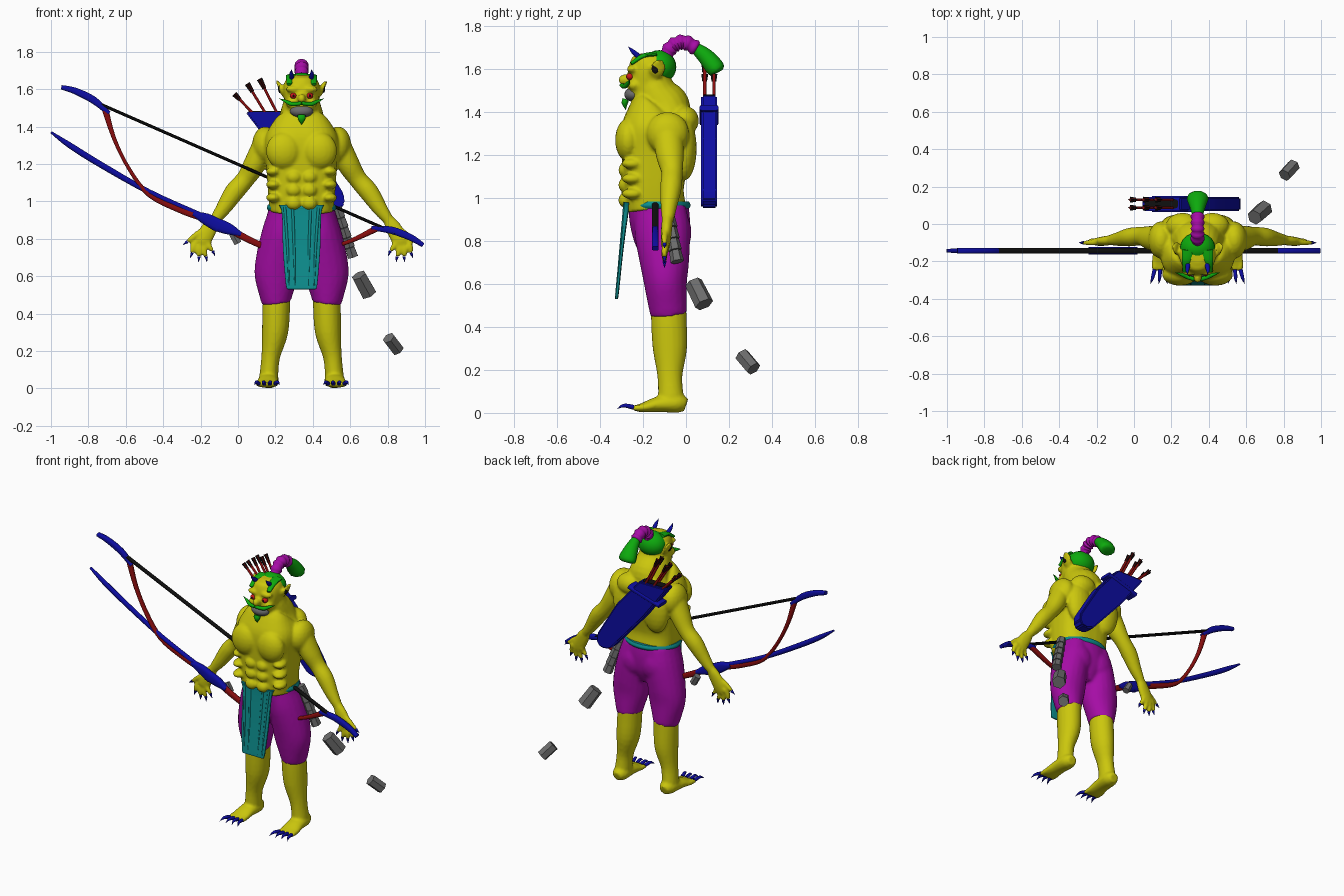
import bpy, bmesh, math
from mathutils import Vector

default_cube = bpy.data.objects.get("Cube")
if default_cube:
    bpy.data.objects.remove(default_cube)

CENTRE = .34          # the figure stands to one side of the origin
BOTH = (1, -1)        # left and right copies
X, Y, Z = Vector((1, 0, 0)), Vector((0, 1, 0)), Vector((0, 0, 1))


def material(name, red, green, blue):
    mat = bpy.data.materials.new(name)
    mat.use_nodes = True
    colour = (red, green, blue, 1)
    mat.diffuse_color = colour
    mat.node_tree.nodes["Principled BSDF"].inputs["Base Color"].default_value = colour
    return mat


SKIN = material("yellow_skin", .6, .57, .004)
PURPLE = material("purple_cloth", .38, .004, .38)
GREEN = material("green_hair", .004, .4, .004)
TEAL = material("teal_cloth", .004, .27, .27)
BLUE = material("blue_lacquer", .004, .004, .36)
RED = material("red_wood", .25, .004, .004)
EYE = material("bright_red_eye", .6, .01, .01)
GREY = material("grey_stone", .15, .15, .15)
BLACK = material("black_cord", .005, .005, .005)


def finish(name, bm, mat, angle=.9):
    bmesh.ops.recalc_face_normals(bm, faces=bm.faces)
    mesh = bpy.data.meshes.new(name)
    bm.to_mesh(mesh)
    bm.free()
    mesh.materials.append(mat)
    mesh.shade_smooth()
    mesh.set_sharp_from_angle(angle=angle)
    obj = bpy.data.objects.new(name, mesh)
    bpy.context.collection.objects.link(obj)
    return obj


def resample(points, steps):
    """Catmull-Rom interpolation of positions and radii together."""
    rows = [Vector(p) for p in points]
    result = []
    for i in range(len(rows) - 1):
        a, b, c, d = rows[max(i - 1, 0)], rows[i], rows[i + 1], rows[min(i + 2, len(rows) - 1)]
        for k in range(steps):
            t = k / steps
            result.append(b + (c - a) * t / 2 + (a * 2 - b * 5 + c * 4 - d) * t * t / 2
                          + (b * 3 - a - c * 3 + d) * t ** 3 / 2)
    return result + [rows[-1]]


def tube(name, mat, points, sides=(1,), ref=Y, count=20, power=2, steps=4, centre=CENTRE):
    """Sweep a super-ellipse along rows of (x, y, z, radius across, radius along ref)."""
    made = []
    rows = resample([tuple(p) + (p[-1],) * (5 - len(p)) for p in points], steps)
    for side in sides:
        bm = bmesh.new()
        path = [Vector((centre + side * r[0], r[1], r[2])) for r in rows]
        rings = []
        for i, row in enumerate(rows):
            tangent = path[min(i + 1, len(path) - 1)] - path[max(i - 1, 0)]
            across = ref.cross(tangent).normalized()
            along = tangent.cross(across).normalized()
            ring = []
            for k in range(count):
                angle = math.tau * (k + .5) / count
                c, s = math.cos(angle), math.sin(angle)
                c = math.copysign(abs(c) ** (2 / power), c) * max(row[3], .001)
                s = math.copysign(abs(s) ** (2 / power), s) * max(row[4], .001)
                ring.append(bm.verts.new(path[i] + across * c + along * s))
            rings.append(ring)
        for low, high in zip(rings, rings[1:]):
            for k in range(count):
                n = (k + 1) % count
                bm.faces.new((low[k], low[n], high[n], high[k]))
        bm.faces.new(rings[0])
        bm.faces.new(rings[-1])
        label = name if len(sides) == 1 else ("left_" if side > 0 else "right_") + name
        made.append(finish(label, bm, mat))
    return made


def blob(name, mat, place, radii, sides=(1,)):
    made = []
    for side in sides:
        bm = bmesh.new()
        bmesh.ops.create_uvsphere(bm, u_segments=20, v_segments=12, radius=1)
        for v in bm.verts:
            v.co = Vector((CENTRE + side * place[0] + v.co.x * radii[0],
                           place[1] + v.co.y * radii[1], place[2] + v.co.z * radii[2]))
        label = name if len(sides) == 1 else ("left_" if side > 0 else "right_") + name
        made.append(finish(label, bm, mat))
    return made


def fuse(name, parts, voxel):
    """Join overlapping forms and blend them into one smooth skin."""
    bpy.ops.object.select_all(action='DESELECT')
    for part in parts:
        part.select_set(True)
    bpy.context.view_layer.objects.active = parts[0]
    bpy.ops.object.join()
    parts[0].name = name
    remesh = parts[0].modifiers.new("blend", 'REMESH')
    remesh.mode = 'VOXEL'
    remesh.voxel_size = voxel
    remesh.use_smooth_shade = True
    relax = parts[0].modifiers.new("relax", 'SMOOTH')
    relax.factor = .5
    relax.iterations = 2


# Torso and neck
body = tube("torso", SKIN, [(0, -.14, .95, .17, .14), (0, -.15, 1.05, .18, .14), (0, -.14, 1.2, .19, .16),
                            (0, -.13, 1.32, .2, .17), (0, -.12, 1.39, .17, .15), (0, -.11, 1.41, .13, .13)],
            power=2.8, count=32)
body += tube("neck", SKIN, [(0, -.08, 1.34, .17, .1), (0, -.1, 1.42, .13, .12),
                            (0, -.14, 1.49, .11, .1), (0, -.16, 1.56, .09, .08)])
body += blob("chest_muscle", SKIN, (.095, -.27, 1.27), (.095, .06, .1), BOTH)
for height in (1.13, 1.06, .99):
    body += blob("stomach_muscle", SKIN, (.042, -.28, height), (.042, .035, .036), BOTH)
    body += blob("rib_muscle", SKIN, (.15, -.25, height + .03), (.04, .05, .025), BOTH)
body += blob("back_muscle", SKIN, (.11, -.01, 1.23), (.09, .06, .15), BOTH)
body += blob("upper_back", SKIN, (.08, -.01, 1.36), (.09, .07, .07), BOTH)

# Arms and hands
body += blob("shoulder", SKIN, (.195, -.085, 1.3), (.07, .1, .1), BOTH)
body += tube("arm", SKIN, [(.2, -.085, 1.31, .06, .07), (.25, -.075, 1.2, .06, .065), (.3, -.065, 1.12, .05, .05),
                           (.36, -.07, 1.05, .052, .05), (.42, -.08, .96, .04, .038),
                           (.465, -.085, .9, .028, .028)], BOTH)
body += tube("palm", SKIN, [(.46, -.085, .91, .026, .025), (.49, -.09, .86, .042, .026),
                            (.53, -.095, .79, .045, .022), (.54, -.095, .77, .03, .016)], BOTH)
fingers = {"thumb": (.5, .86, .61, .785), "first": (.56, .79, .585, .725), "second": (.54, .78, .548, .705),
           "third": (.52, .78, .51, .705), "fourth": (.5, .79, .475, .735)}
for finger, (x, z, tip_x, tip_z) in fingers.items():
    body += tube(finger + "_finger", SKIN, [(x, -.09, z, .017), ((x + tip_x) / 2 + .008, -.1, (z + tip_z) / 2, .016),
                                            (tip_x, -.1, tip_z, .011)], BOTH, count=10)
    reach = Vector((tip_x - x, tip_z - z)).normalized() * .03
    tube(finger + "_claw", BLUE, [(tip_x, -.1, tip_z, .01), (tip_x + reach.x, -.1, tip_z + reach.y, 0)],
         BOTH, count=8, steps=1)

# Lower legs, feet and toes
body += tube("shin", SKIN, [(.13, -.08, .52, .07, .08), (.135, -.08, .44, .074, .083), (.142, -.075, .3, .07, .08),
                            (.165, -.075, .17, .05, .058), (.175, -.07, .07, .05, .06)], BOTH)
body += tube("foot", SKIN, [(.175, .0, .035, .03, .03), (.175, -.04, .045, .052, .045), (.18, -.13, .04, .055, .036),
                            (.185, -.2, .025, .06, .022), (.185, -.23, .022, .05, .016)], BOTH, ref=Z)
for spread in (-.045, -.015, .015, .045):
    toe = .185 + spread
    body += tube("toe", SKIN, [(toe, -.2, .025, .016), (toe, -.25, .022, .013)], BOTH, ref=Z, count=10)
    tube("toe_claw", BLUE, [(toe, -.245, .026, .012), (toe + spread / 4, -.29, .034, .009),
                            (toe + spread / 2, -.32, .018, 0)], BOTH, ref=Z, count=8)

# Head, brow, nose and ears
body += tube("head", SKIN, [(0, -.21, 1.435, .04, .04), (0, -.2, 1.47, .075, .075), (0, -.175, 1.54, .092, .1),
                            (0, -.165, 1.61, .098, .1), (0, -.16, 1.655, .08, .085), (0, -.16, 1.675, .04, .05)])
body += blob("brow", SKIN, (.045, -.25, 1.6), (.042, .026, .018), BOTH)
body += blob("cheek", SKIN, (.055, -.24, 1.525), (.03, .03, .025), BOTH)
body += blob("nose", SKIN, (0, -.285, 1.55), (.022, .03, .026))
body += tube("ear", SKIN, [(.085, -.14, 1.56, .012, .02), (.105, -.135, 1.59, .014, .035),
                           (.12, -.125, 1.625, .011, .03), (.135, -.12, 1.645, .006, .008)], BOTH)
fuse("body", body, .009)

# Face details
blob("eye", EYE, (.044, -.26, 1.565), (.018, .018, .016), BOTH)
blob("pupil", BLACK, (.044, -.276, 1.565), (.006, .004, .006), BOTH)
blob("inner_ear", BLACK, (.118, -.143, 1.605), (.008, .017, .025), BOTH)
blob("teeth", GREY, (0, -.245, 1.482), (.062, .042, .034))
tube("moustache", GREEN, [(0, -.3, 1.525, .01), (.05, -.285, 1.52, .012), (.085, -.27, 1.535, .009),
                          (.12, -.26, 1.55, 0)], BOTH, count=8)
tube("beard", GREEN, [(0, -.28, 1.46, .022, .015), (0, -.285, 1.44, .02, .014), (0, -.28, 1.41, 0)], count=10)
tube("horn", BLUE, [(.05, -.21, 1.65, .014), (.055, -.245, 1.68, .011), (.053, -.27, 1.705, 0)],
     BOTH, ref=X, count=8)

# Hair and bound ponytail
blob("hair_cap", GREEN, (0, -.125, 1.61), (.094, .08, .078))
tube("hair_lock", GREEN, [(.05, -.14, 1.67, .012, .035), (.058, -.2, 1.66, .012, .026),
                          (.068, -.255, 1.625, .008, .012)], BOTH, ref=X, count=12)
wrap = resample([(-.1, 1.65), (-.065, 1.705), (-.01, 1.725), (.05, 1.695)], 4)
tube("ponytail_wrap", PURPLE, [(0, p.x, p.y, .038 if i % 2 else .03) for i, p in enumerate(wrap)], ref=X, steps=2)
tube("ponytail", GREEN, [(0, .035, 1.705, .025), (0, .09, 1.66, .04, .042), (0, .14, 1.6, .045, .058),
                         (0, .15, 1.585, .02, .03)], ref=X, count=10)

# Baggy trousers
trousers = tube("hips", PURPLE, [(0, -.13, .97, .175, .14), (0, -.12, .88, .19, .14), (0, -.11, .78, .16, .12),
                                 (0, -.1, .7, .06, .07)], count=28)
trousers += tube("trouser_leg", PURPLE, [(.085, -.12, .95, .09, .12), (.1, -.11, .84, .11, .13),
                                         (.125, -.1, .7, .118, .115), (.135, -.095, .6, .117, .1),
                                         (.137, -.085, .5, .09, .09), (.133, -.08, .457, .078, .085)], BOTH)
trousers += blob("seat", PURPLE, (.08, -.02, .84), (.08, .045, .09), BOTH)
fuse("trousers", trousers, .011)

# Belt and hanging front cloth
tube("belt", TEAL, [(0, -.135, .95, .178, .148), (0, -.135, .965, .187, .157), (0, -.135, .983, .18, .15)], count=32)
tube("front_cloth", TEAL, [(0, -.275, .98, .12, .016), (0, -.28, .93, .105, .012), (0, -.3, .75, .1, .008),
                           (0, -.32, .56, .085, .008), (0, -.324, .53, .075, .006)], power=5, count=32)
for fold in (-.075, -.04, .04, .075):
    tube("cloth_fold", TEAL, [(fold * 1.2, -.285, .97, .008), (fold, -.305, .75, .007), (fold * .9, -.326, .55, .004)], count=8)

# Bow: one half is drawn, the other is its reflection along the string
top_tip, low_tip = Vector((-.945, 1.61)), Vector((.99, .765))
middle, axis = (top_tip + low_tip) / 2, (low_tip - top_tip).normalized()


def bow_part(name, mat, points, depth):
    for end in ("upper_", "lower_"):
        rows = []
        for x, z, thick in points:
            p = Vector((x, z))
            if end == "lower_":
                p -= axis * 2 * (p - middle).dot(axis)
            rows.append((p.x, -.143, p.y, thick, depth))
        tube(end + name, mat, rows, count=12, power=3, centre=0)


bow_part("bow_tip", BLUE, [(-.945, 1.61, .012), (-.87, 1.59, .018), (-.77, 1.54, .02), (-.69, 1.47, .012)], .016)
bow_part("bow_limb", RED, [(-.71, 1.49, .018), (-.66, 1.33, .011), (-.58, 1.17, .01), (-.475, 1.035, .013),
                           (-.31, .955, .018), (-.18, .91, .02)], .015)
bow_part("bow_grip", BLUE, [(-.24, .935, .012), (-.17, .905, .032), (-.1, .868, .036)], .02)
tube("bow_blade", BLUE, [(-1, -.143, 1.37, .006, .01), (-.9, -.143, 1.3, .016, .014), (-.74, -.143, 1.2, .017, .014),
                         (-.475, -.143, 1.05, .015, .014), (-.2, -.143, .925, .016, .014)], count=12, centre=0)
tube("bow_string", BLACK, [(-.77, -.143, 1.535, .009, .016), (.84, -.143, .83, .009, .016)],
     count=8, steps=1, centre=0)

# Quiver: a flat tapered case with a rounded foot
bm = bmesh.new()
outline = [(.04, 1.478), (.25, 1.478), (.42, 1.28), (.565, 1.04), (.57, .99), (.55, .96), (.51, .953), (.46, .97), (.22, 1.24)]
case = bm.faces.new([bm.verts.new((x, .07, z)) for x, z in outline])
pushed = bmesh.ops.extrude_face_region(bm, geom=[case])["geom"]
bmesh.ops.translate(bm, vec=Y * .075, verts=[v for v in pushed if isinstance(v, bmesh.types.BMVert)])
bmesh.ops.bevel(bm, geom=list(bm.edges), offset=.008, segments=2, affect='EDGES')
finish("quiver", bm, BLUE, .5)
tube("quiver_mouth", BLACK, [(.145, .108, 1.472, .09, .026), (.145, .108, 1.482, .09, .026)],
     power=6, steps=1, centre=0)
tube("quiver_band", BLUE, [(.1, .107, 1.35, .014, .044), (.33, .107, 1.42, .014, .044)], power=4, steps=1, centre=0)

# Arrows in two rows, each with dark flights
for y in (.087, .13):
    for base_x, tip_x, tip_z in ((.1, -.02, 1.575), (.16, .05, 1.63), (.22, .115, 1.655)):
        foot, tip = Vector((base_x, y, 1.45)), Vector((tip_x, y, tip_z))
        tube("arrow_shaft", RED, [(*foot, .008), (*tip, .008)], count=8, steps=1, centre=0)
        back = tip.lerp(foot, .25)
        tube("arrow_flight", BLACK, [(*tip, .017, .004), (*back, .012, .004)], count=8, steps=1, centre=0)
        tube("arrow_cross_flight", BLACK, [(*tip, .004, .017), (*back, .004, .012)], count=8, steps=1, centre=0)

# Segmented stone bar at the hip and loose stone pieces
start, end = Vector((.53, -.09, .965)), Vector((.615, -.04, .7))
for i in range(5):
    a, b = start.lerp(end, i / 5), start.lerp(end, (i + .93) / 5)
    tube("stone_segment", GREY, [(*a, .028), (*b, .032)], count=6, steps=1, centre=0)
tube("upper_stone", GREY, [(.645, .035, .605, .042), (.7, .085, .505, .045)], count=6, steps=1, centre=0)
tube("lower_stone", GREY, [(.805, .26, .27, .036), (.855, .315, .205, .036)], count=6, steps=1, centre=0)
tube("hand_stone", GREY, [(-.03, -.08, .83, .022), (0, -.08, .775, .024)], count=6, steps=1, centre=0)
